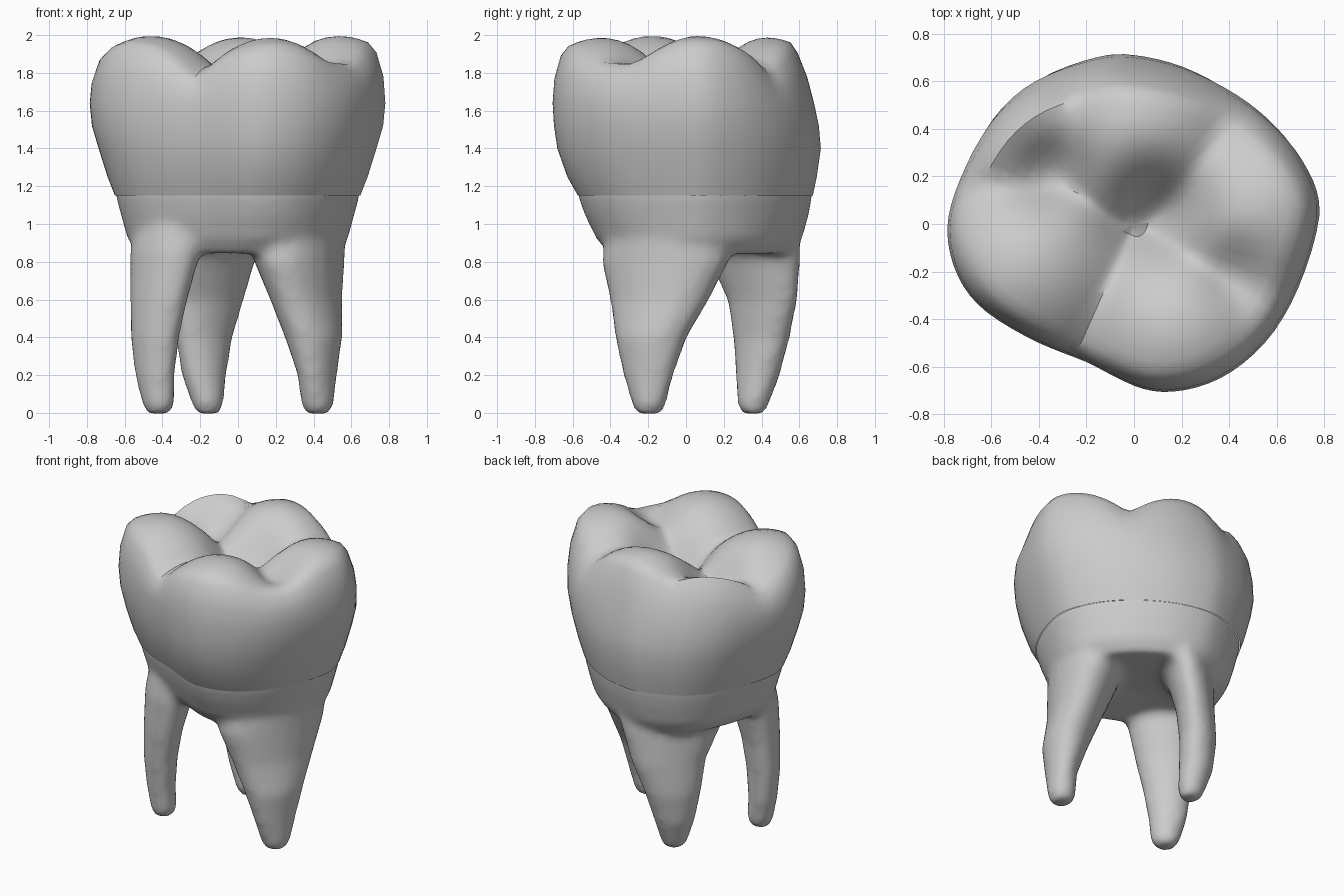
import bpy, bmesh, math
from mathutils import Vector

if "Cube" in bpy.data.objects:
    bpy.data.objects.remove(bpy.data.objects["Cube"])

# Crown outline seen from the top, counterclockwise
OUT = [(.78, .04), (.73, .24), (.61, .41), (.44, .55), (.22, .66), (0, .71), (-.17, .70),
       (-.42, .61), (-.60, .45), (-.73, .2), (-.785, -.02), (-.74, -.22), (-.62, -.37),
       (-.40, -.50), (-.2, -.58), (0, -.68), (.16, -.705), (.36, -.65), (.55, -.5), (.69, -.27)]


def smooth_loop(pts):
    """Double the point count with Catmull-Rom midpoints."""
    n, res = len(pts), []
    for i in range(n):
        p = [Vector(pts[(i + k) % n]) for k in (-1, 0, 1, 2)]
        res += [p[1], (9 * (p[1] + p[2]) - p[0] - p[3]) / 16]
    return res


LOOP = smooth_loop(smooth_loop(OUT))


def scaled(sx, sfront, sback):
    return [(p.x * sx, p.y * (sback if p.y > 0 else sfront)) for p in LOOP]


def loft(bm, rings, cap_start=None, cap_end=None):
    """Bridge rings of 3D points; optional centre points close the ends."""
    vs = [[bm.verts.new(p) for p in r] for r in rings]
    n = len(vs[0])
    for a, b in zip(vs, vs[1:]):
        for i in range(n):
            j = (i + 1) % n
            bm.faces.new((a[i], a[j], b[j], b[i]))
    for ring, c in ((vs[0], cap_start), (vs[-1], cap_end)):
        if c:
            cv = bm.verts.new(c)
            for i in range(n):
                bm.faces.new((ring[i], ring[(i + 1) % n], cv))


def finish(bm, name):
    bmesh.ops.recalc_face_normals(bm, faces=bm.faces)
    me = bpy.data.meshes.new(name)
    bm.to_mesh(me)
    bm.free()
    ob = bpy.data.objects.new(name, me)
    bpy.context.collection.objects.link(ob)
    bpy.context.view_layer.objects.active = ob
    for o in bpy.context.selected_objects:
        o.select_set(False)
    ob.select_set(True)
    return ob


# Chewing surface: rounded cusps (x, y, height, steepness) meeting in grooves
CUSPS = [(-.46, -.18, 1.995, 1.4), (.17, -.45, 1.985, 1.45), (.53, .06, 1.995, 1.3),
         (.02, .41, 1.99, 1.35), (-.46, .42, 1.95, 1.6), (.52, -.36, 1.85, 1.5)]
# Pits (x, y, depth, radius) deepen the basin
PITS = [(.08, .07, .16, .18), (-.37, .24, .12, .15), (.42, -.18, .06, .12)]


def height(x, y):
    k = 40
    s = sum(math.exp(k * (h - 2 - a * ((x - cx) ** 2 + (y - cy) ** 2)))
            for cx, cy, h, a in CUSPS)
    z = 2 + math.log(s) / k
    for px, py, d, r in PITS:
        z -= d * math.exp(-((x - px) ** 2 + (y - py) ** 2) / r ** 2)
    return min(z, 2.0)


# Crown: bulging wall, then inner rings following the cusps
rings = []
for z, sx, sf, sb in [(1.15, .83, .81, .94), (1.25, .88, .89, .97), (1.4, .94, .965, 1),
                      (1.52, .985, .99, .985), (1.64, 1, 1, .95)]:
    rings.append([(x, y, z) for x, y in scaled(sx, sf, sb)])
for s, sb, f in ((.987, .90, .45), (.94, .83, .82)):
    rings.append([(x, y, 1.64 + (height(x * .92, y * .92) - 1.64) * f)
                  for x, y in scaled(s, s, sb)])
for f in (.94, .87, .80, .73, .65, .57, .49, .41, .33, .25, .17, .08):
    rings.append([(x, y, height(x, y)) for x, y in scaled(.94 * f, .94 * f, .83 * f)])
bm = bmesh.new()
loft(bm, rings, None, (0, 0, height(0, 0)))
finish(bm, "crown")
bpy.ops.object.shade_smooth_by_angle(angle=math.radians(40))

# Root trunk under the crown
bm = bmesh.new()
trunk = [[(x, y, z) for x, y in scaled(sx, sf, sb)] for z, sx, sf, sb in
         [(.84, .66, .57, .79), (.92, .745, .67, .86), (1.05, .79, .76, .91),
          (1.15, .825, .81, .935), (1.27, .83, .82, .935)]]
loft(bm, trunk, (0, 0, .88), (0, 0, 1.27))

# Three tapering roots: (z, centre x, centre y, long radius, short radius) and turn angle
ROOTS = [
    (135, [(.0, -.42, -.20, .065, .06), (.04, -.42, -.20, .09, .08), (.2, -.44, -.20, .12, .09),
           (.4, -.44, -.205, .15, .105), (.6, -.42, -.205, .18, .12), (.85, -.385, -.185, .22, .15),
           (1.08, -.31, -.13, .24, .2)]),
    (45, [(.0, -.16, .355, .065, .06), (.04, -.16, .355, .085, .08), (.2, -.18, .38, .13, .105),
          (.4, -.18, .40, .18, .115), (.6, -.155, .405, .235, .12), (.8, -.15, .365, .31, .14),
          (1.08, -.06, .33, .33, .2)]),
    (65, [(.0, .42, -.195, .07, .065), (.04, .42, -.195, .09, .085), (.2, .42, -.2, .14, .095),
          (.4, .40, -.185, .20, .14), (.6, .36, -.14, .28, .165), (.8, .325, -.11, .36, .205),
          (1.08, .30, -.06, .37, .25)]),
]
for deg, secs in ROOTS:
    ca, sa = math.cos(math.radians(deg)), math.sin(math.radians(deg))
    rings = []
    for z, cx, cy, ra, rb in secs:
        ring = []
        for i in range(20):
            t = math.tau * i / 20
            u, v = ra * math.cos(t), rb * math.sin(t)
            ring.append((cx + u * ca - v * sa, cy + u * sa + v * ca, z))
        rings.append(ring)
    loft(bm, rings, (*secs[0][1:3], -.01), (*secs[-1][1:3], 1.09))
roots = finish(bm, "roots")

# Fuse trunk and roots into one soft body
rm = roots.modifiers.new("fuse", 'REMESH')
rm.mode = 'VOXEL'
rm.voxel_size = .025
sm = roots.modifiers.new("soften", 'SMOOTH')
sm.factor = .5
sm.iterations = 8
bpy.ops.object.modifier_apply(modifier="fuse")
bpy.ops.object.modifier_apply(modifier="soften")

# Trim the part hidden inside the hollow crown
bm = bmesh.new()
bm.from_mesh(roots.data)
bmesh.ops.bisect_plane(bm, geom=bm.verts[:] + bm.edges[:] + bm.faces[:],
                       plane_co=(0, 0, 1.152), plane_no=(0, 0, 1), clear_outer=True)
bm.to_mesh(roots.data)
bm.free()
bpy.ops.object.shade_smooth_by_angle(angle=math.radians(40))
